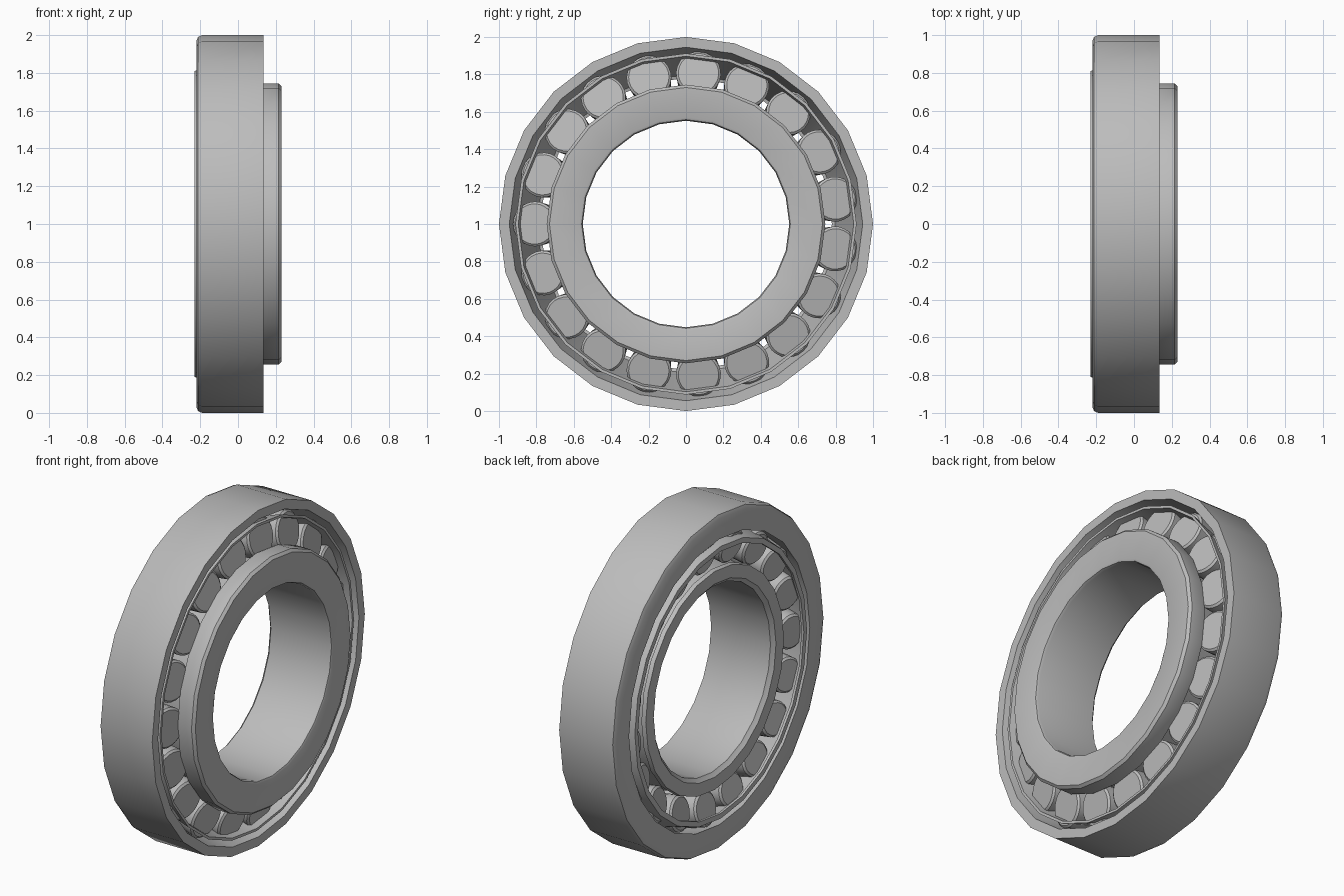
import bpy
import bmesh
import math
from mathutils import Matrix

if "Cube" in bpy.data.objects:
    bpy.data.objects.remove(bpy.data.objects["Cube"], do_unlink=True)

steel = bpy.data.materials.new("brushed_steel_grey")
steel.use_nodes = True
GREY = (0.5, 0.5, 0.5, 1.0)
steel.diffuse_color = GREY
steel.node_tree.nodes["Principled BSDF"].inputs["Base Color"].default_value = GREY


def lathe(name, profile, sides=24, closed=True):
    """Spin (x, radius) points about the x axis; open profiles get end caps."""
    bm = bmesh.new()
    rings = []
    for x, r in profile:
        rings.append([bm.verts.new((x, r * math.cos(a), r * math.sin(a)))
                      for a in (math.tau * k / sides for k in range(sides))])
    count = len(rings) if closed else len(rings) - 1
    for i in range(count):
        a, b = rings[i], rings[(i + 1) % len(rings)]
        for k in range(sides):
            n = (k + 1) % sides
            bm.faces.new((a[k], a[n], b[n], b[k]))
    if not closed:
        bm.faces.new(rings[0])
        bm.faces.new(rings[-1])
    bmesh.ops.recalc_face_normals(bm, faces=bm.faces)
    mesh = bpy.data.meshes.new(name)
    bm.to_mesh(mesh)
    bm.free()
    mesh.materials.append(steel)
    obj = bpy.data.objects.new(name, mesh)
    bpy.context.collection.objects.link(obj)
    bpy.ops.object.select_all(action='DESELECT')
    obj.select_set(True)
    bpy.context.view_layer.objects.active = obj
    bpy.ops.object.shade_smooth_by_angle(angle=math.radians(32))
    return obj


centre = Matrix.Translation((0, 0, 1))

# Outer ring with a conical raceway and a rounded outer corner
outer_ring = lathe("outer_ring", [
    (-0.22, 0.85), (-0.22, 0.97), (-0.211, 0.991), (-0.19, 1.0),
    (0.135, 1.0), (0.135, 0.945)])

# Inner ring: wide rib, conical raceway, small retaining rib
inner_ring = lathe("inner_ring", [
    (-0.18, 0.565), (-0.19, 0.575), (-0.19, 0.65), (-0.165, 0.655),
    (-0.16, 0.63), (0.125, 0.69), (0.12, 0.74), (0.13, 0.745),
    (0.215, 0.745), (0.23, 0.73), (0.23, 0.57), (0.225, 0.558),
    (0.21, 0.552), (-0.17, 0.552)])

# Thin conical cage with a short inward lip at the small end
cage = lathe("roller_cage", [
    (-0.23, 0.78), (-0.23, 0.81), (-0.215, 0.815), (0.125, 0.912),
    (0.125, 0.897), (-0.21, 0.797), (-0.215, 0.78)])

for part in (outer_ring, inner_ring, cage):
    part.matrix_world = centre

# Tapered rollers, tilted to follow the raceways
ROLLERS = 19
first = lathe("roller_1", [
    (-0.145, 0.09), (-0.135, 0.102), (0.135, 0.12), (0.145, 0.108)],
    closed=False)
for k in range(ROLLERS):
    roller = first
    if k:
        roller = bpy.data.objects.new(f"roller_{k + 1}", first.data)
        bpy.context.collection.objects.link(roller)
    around = math.tau * (k + 0.5) / ROLLERS - math.pi / 2
    roller.matrix_world = (centre @ Matrix.Rotation(around, 4, 'X')
                           @ Matrix.Translation((-0.035, 0, 0.777))
                           @ Matrix.Rotation(math.radians(-13), 4, 'Y'))
